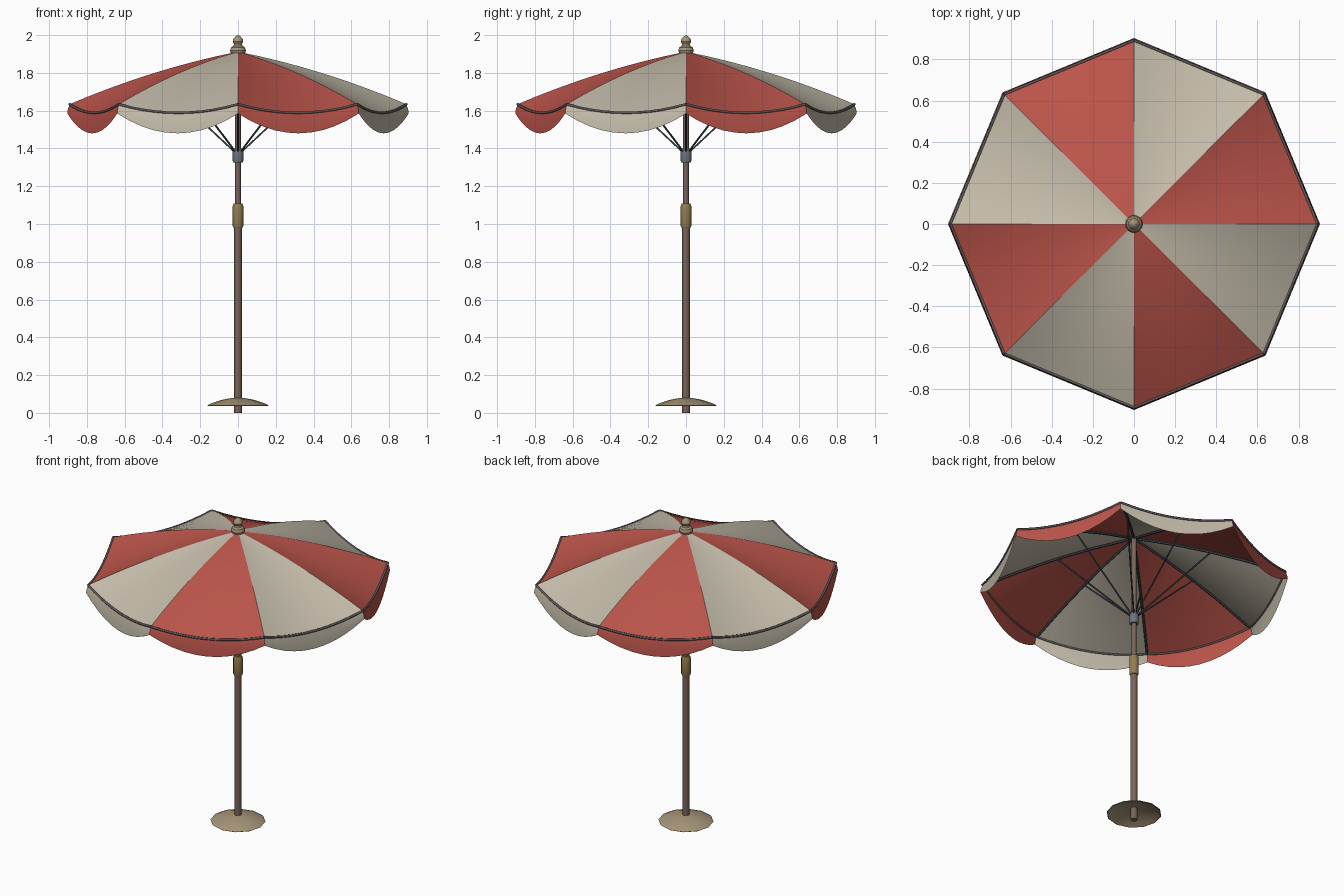
import bpy, bmesh, math
from mathutils import Vector

if "Cube" in bpy.data.objects:
    bpy.data.objects.remove(bpy.data.objects["Cube"])

def mat(name, c):
    m = bpy.data.materials.new(name)
    m.diffuse_color = (*c, 1)
    m.use_nodes = True
    m.node_tree.nodes["Principled BSDF"].inputs["Base Color"].default_value = m.diffuse_color
    return m

RED = mat("red cloth", (0.50, 0.09, 0.07))
CREAM = mat("cream cloth", (0.56, 0.51, 0.41))
WOOD = mat("wood", (0.19, 0.13, 0.10))
BRASS = mat("brass", (0.30, 0.21, 0.08))
TAN = mat("tan", (0.38, 0.30, 0.19))
STEEL = mat("steel", (0.15, 0.17, 0.20))
DARK = mat("dark metal", (0.04, 0.045, 0.055))
TRIM = mat("hem trim", (0.12, 0.10, 0.10))

def finish(name, bm, mats, angle=35):
    me = bpy.data.meshes.new(name)
    bm.to_mesh(me)
    bm.free()
    for m in mats:
        me.materials.append(m)
    ob = bpy.data.objects.new(name, me)
    bpy.context.collection.objects.link(ob)
    bpy.ops.object.select_all(action='DESELECT')
    ob.select_set(True)
    bpy.context.view_layer.objects.active = ob
    bpy.ops.object.shade_smooth_by_angle(angle=math.radians(angle))
    return ob

def lathe(name, prof, n, m):
    """Revolve an (r, z) profile about the z axis."""
    bm = bmesh.new()
    rings = [[bm.verts.new((r * math.cos(2 * math.pi * i / n), r * math.sin(2 * math.pi * i / n), z))
              for i in range(n)] for r, z in prof]
    for a, b in zip(rings, rings[1:]):
        for i in range(n):
            j = (i + 1) % n
            bm.faces.new((a[i], a[j], b[j], b[i]))
    bmesh.ops.remove_doubles(bm, verts=bm.verts, dist=1e-5)
    bmesh.ops.recalc_face_normals(bm, faces=bm.faces)
    return finish(name, bm, [m])

def tube(name, paths, radius, m, res=1):
    cu = bpy.data.curves.new(name, 'CURVE')
    cu.dimensions = '3D'
    cu.bevel_depth = radius
    cu.bevel_resolution = res
    cu.use_fill_caps = True
    for pts in paths:
        s = cu.splines.new('POLY')
        s.points.add(len(pts) - 1)
        for p, q in zip(s.points, pts):
            p.co = (*q, 1)
    cu.materials.append(m)
    ob = bpy.data.objects.new(name, cu)
    bpy.context.collection.objects.link(ob)

# canopy shape: rib height by radius, cloth sags between ribs
R = 0.89
def rib_z(r):
    t = r / R
    return 1.912 - 0.175 * t - 0.102 * t * t

def polar(r, k, z):
    a = k * math.pi / 4
    return Vector((r * math.cos(a), r * math.sin(a), z))

def cloth(k, r, u, drop=0.0, flare=0.0):
    p = polar(r + flare, k, rib_z(r)).lerp(polar(r + flare, k + 1, rib_z(r)), u)
    s = 4 * u * (1 - u)
    p.z -= 0.045 * s * (r / R) ** 1.5
    p.z -= drop * (0.05 + 0.06 * s)
    return p

def grid(bm, fn, nu, nv, mi):
    g = [[bm.verts.new(fn(i / nu, j / nv)) for i in range(nu + 1)] for j in range(nv + 1)]
    for a, b in zip(g, g[1:]):
        for i in range(nu):
            bm.faces.new((a[i], b[i], b[i + 1], a[i + 1])).material_index = mi

# canopy panels and scalloped valance
top, val = bmesh.new(), bmesh.new()
for k in range(8):
    grid(top, lambda u, v: cloth(k, 0.015 + (R - 0.015) * v, u), 10, 8, k % 2)
    grid(val, lambda u, v: cloth(k, R, u, v, 0.014 * math.sin(v * math.pi / 2)), 10, 3, k % 2)
finish("canopy_panels", top, [RED, CREAM])
finish("canopy_valance", val, [RED, CREAM])

# hem trim, ribs and struts
tube("hem_trim", [[cloth(k, R + 0.002, i / 10) for i in range(11)] for k in range(8)], 0.007, TRIM)
tube("ribs", [[polar(r, k, rib_z(r) - 0.009) for r in (0.02, 0.25, 0.45, 0.65, 0.88)]
              for k in range(8)], 0.007, DARK)
tube("struts", [[polar(0.022, k, 1.385), polar(0.45, k, rib_z(0.45) - 0.012)]
                for k in range(8)], 0.005, DARK)

# pole, joint grip, sliding collar
lathe("lower_pole", [(0, 0), (0.02, 0), (0.02, 1.0), (0, 1.0)], 12, WOOD)
lathe("upper_pole", [(0, 1.0), (0.015, 1.0), (0.015, 1.92), (0, 1.92)], 12, WOOD)
lathe("pole_joint", [(0, 0.98), (0.024, 0.98), (0.028, 0.99), (0.028, 1.095), (0.024, 1.108), (0, 1.108)], 12, BRASS)
lathe("runner_collar", [(0, 1.325), (0.026, 1.325), (0.028, 1.335), (0.028, 1.385), (0.022, 1.4), (0, 1.4)], 12, STEEL)

# turned finial on top
lathe("finial", [(0, 1.905), (0.038, 1.905), (0.042, 1.918), (0.036, 1.935), (0.024, 1.943), (0.021, 1.952),
                 (0.028, 1.966), (0.025, 1.98), (0.012, 1.994), (0, 2.0)], 14, TAN)

# shallow dome foot
lathe("foot_dome", [(0.158, 0.037), (0.162, 0.04), (0.135, 0.053), (0.09, 0.068), (0.045, 0.077), (0.018, 0.08),
                    (0.018, 0.076), (0.045, 0.073), (0.09, 0.064), (0.135, 0.049), (0.158, 0.037)], 12, TAN)
